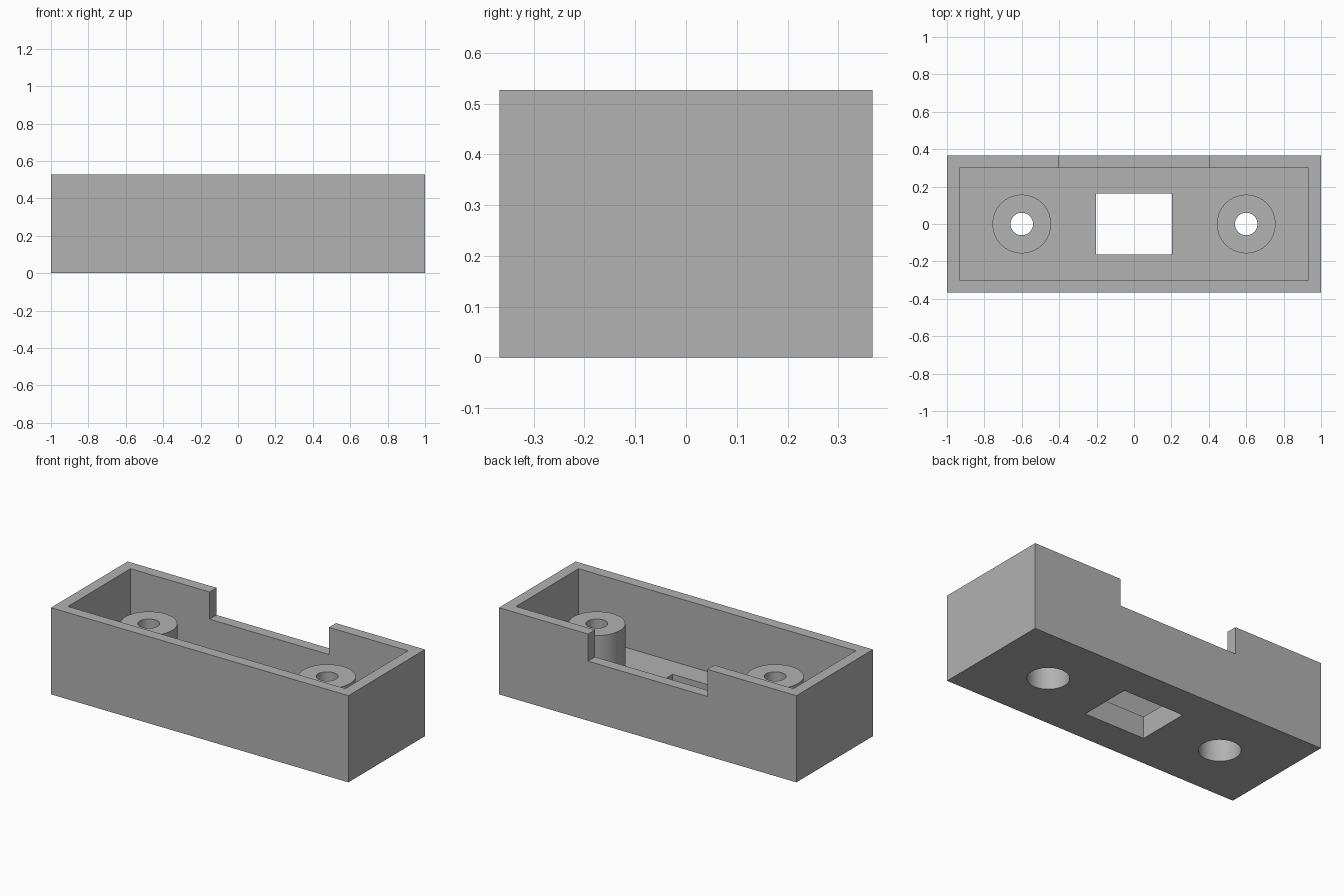
import bpy
import math

if "Cube" in bpy.data.objects:
    bpy.data.objects.remove(bpy.data.objects["Cube"], do_unlink=True)

# Overall sizes
LENGTH, WIDTH, HEIGHT = 2.0, 0.735, 0.527
WALL, FLOOR = 0.067, 0.133
BOSS_TOP, NOTCH_BOTTOM = 0.397, 0.362
POST_X = 0.6

grey = bpy.data.materials.new("plain grey")
grey.use_nodes = True
COLOUR = (0.445, 0.445, 0.445, 1)
grey.diffuse_color = COLOUR
grey.node_tree.nodes["Principled BSDF"].inputs["Base Color"].default_value = COLOUR


def box(name, size, z0, z1, y=0.0):
    """Box of the given x and y size between two heights."""
    bpy.ops.mesh.primitive_cube_add(size=1, location=(0, y, (z0 + z1) / 2))
    ob = bpy.context.object
    ob.name = name
    ob.scale = (size[0], size[1], z1 - z0)
    bpy.ops.object.transform_apply(location=True, rotation=False, scale=True)
    return ob


def rod(name, radius, x, z0, z1):
    """Upright cylinder between two heights."""
    bpy.ops.mesh.primitive_cylinder_add(
        vertices=64, radius=radius, depth=z1 - z0, location=(x, 0, (z0 + z1) / 2))
    ob = bpy.context.object
    ob.name = name
    return ob


def combine(target, tool, operation):
    """Apply a boolean and discard the tool object."""
    tool.hide_render = True
    bpy.context.view_layer.objects.active = target
    mod = target.modifiers.new(operation.lower(), "BOOLEAN")
    mod.operation = operation
    mod.solver = "EXACT"
    mod.object = tool
    bpy.ops.object.modifier_apply(modifier=mod.name)
    bpy.data.objects.remove(tool, do_unlink=True)


# Open tray
tray = box("mounting_tray", (LENGTH, WIDTH), 0, HEIGHT)
inner = (LENGTH - 2 * WALL, WIDTH - 2 * WALL)
combine(tray, box("cavity", inner, FLOOR, HEIGHT + 0.1), "DIFFERENCE")

# Notch in the back wall and rectangular window in the floor
combine(tray, box("notch", (0.803, 0.2), NOTCH_BOTTOM, HEIGHT + 0.1, WIDTH / 2),
        "DIFFERENCE")
combine(tray, box("window", (0.407, 0.325), -0.1, FLOOR + 0.1), "DIFFERENCE")

# Screw posts: solid boss, through hole, and wider recess from below
for x in (-POST_X, POST_X):
    combine(tray, rod("boss", 0.157, x, FLOOR / 2, BOSS_TOP), "UNION")
    combine(tray, rod("screw_hole", 0.06, x, -0.1, HEIGHT), "DIFFERENCE")
    combine(tray, rod("screw_head_recess", 0.115, x, -0.1, 0.267), "DIFFERENCE")

# Finish
tray.data.materials.clear()
tray.data.materials.append(grey)
for face in tray.data.polygons:
    face.material_index = 0
bpy.ops.object.select_all(action="DESELECT")
tray.select_set(True)
bpy.context.view_layer.objects.active = tray
bpy.ops.object.shade_smooth_by_angle(angle=math.radians(30))
